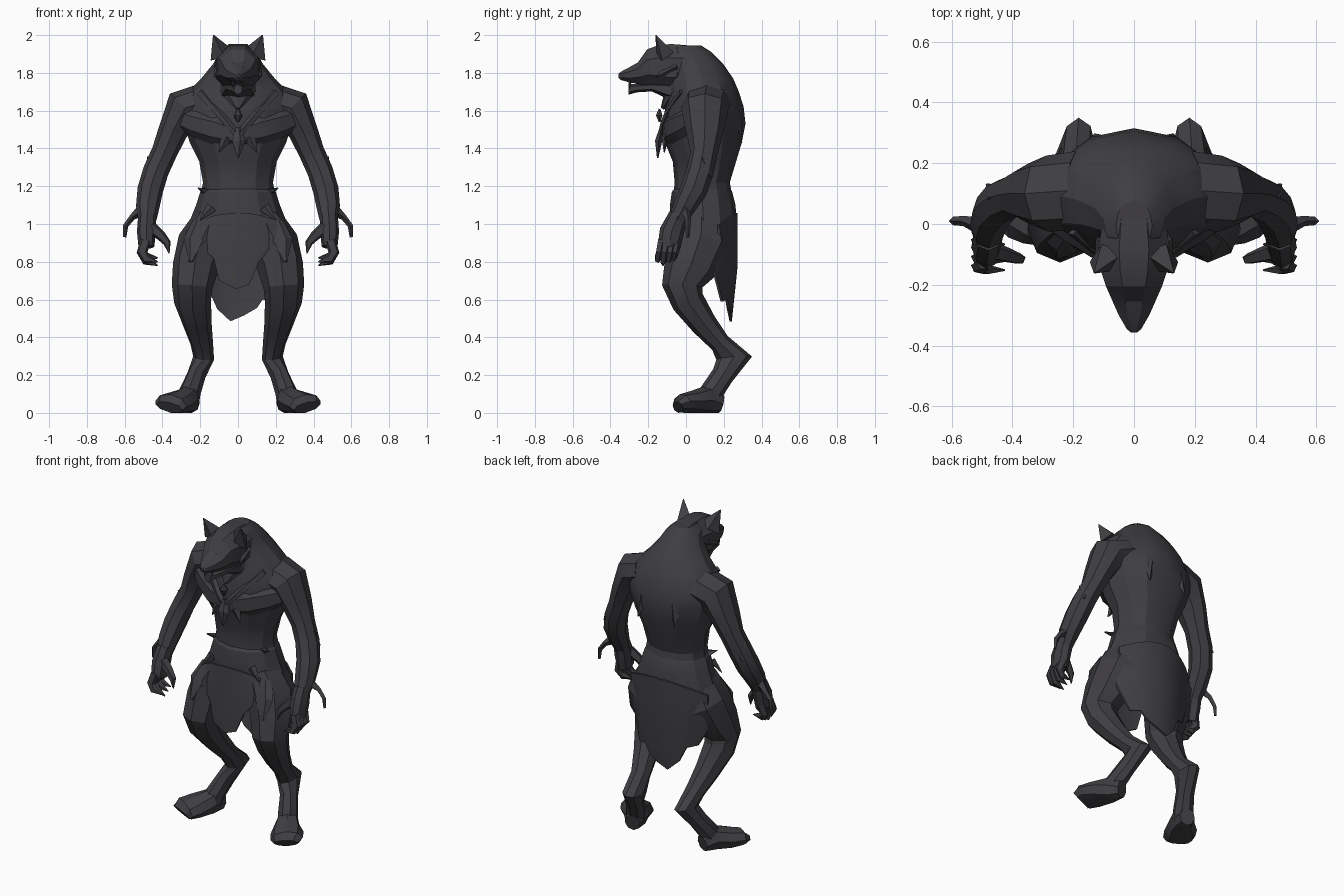
import bpy, bmesh, math
from mathutils import Vector

cube = bpy.data.objects.get("Cube")
if cube:
    bpy.data.objects.remove(cube, do_unlink=True)

fur = bpy.data.materials.new("charcoal_fur")
fur.use_nodes = True
COLOR = (0.05, 0.048, 0.055, 1)
fur.diffuse_color = COLOR
bsdf = next(n for n in fur.node_tree.nodes if n.type == 'BSDF_PRINCIPLED')
bsdf.inputs["Base Color"].default_value = COLOR
bsdf.inputs["Roughness"].default_value = 0.9


def skin(name, loops, mirror=False):
    """Join equal-sized point loops into a capped closed mesh, optionally with its mirrored twin."""
    for s, tag in ((1, "left_"), (-1, "right_")) if mirror else ((1, ""),):
        bm = bmesh.new()
        rows = [[bm.verts.new((p.x * s, p.y, max(p.z, 0))) for p in loop] for loop in loops]
        n = len(rows[0])
        for a, b in zip(rows, rows[1:]):
            for i in range(n):
                j = (i + 1) % n
                bm.faces.new((a[i], a[j], b[j], b[i]))
        bm.faces.new(rows[0])
        bm.faces.new(rows[-1])
        bmesh.ops.recalc_face_normals(bm, faces=bm.faces)
        me = bpy.data.meshes.new(tag + name)
        bm.to_mesh(me)
        bm.free()
        me.materials.append(fur)
        me.shade_smooth()
        me.set_sharp_from_angle(angle=math.radians(24))
        ob = bpy.data.objects.new(tag + name, me)
        bpy.context.collection.objects.link(ob)


def ring(c, u, v, n, phase=0.0):
    angles = [math.tau * (i + phase) / n for i in range(n)]
    return [c + u * math.cos(a) + v * math.sin(a) for a in angles]


def limb(name, pts, n=8, side=(1, 0, 0), mirror=True):
    """Tube along a path; each point is x, y, z, radius along side, radius across."""
    cs = [Vector(p[:3]) for p in pts]
    loops = []
    for i, p in enumerate(pts):
        t = (cs[min(i + 1, len(cs) - 1)] - cs[max(i - 1, 0)]).normalized()
        u = Vector(side)
        u = (u - t * u.dot(t)).normalized()
        loops.append(ring(cs[i], u * p[3], t.cross(u) * p[4], n))
    skin(name, loops, mirror)


def spike(name, base, tip, r, r2, side=(1, 0, 0)):
    limb(name, [(*base, r, r2), (*tip, 0.003, 0.003)], 4, side)


def stack(name, rows, n=12):
    """Horizontal rings: z, front y, back y, half width."""
    skin(name, [ring(Vector((0, (f + b) / 2, z)), Vector((w, 0, 0)),
                     Vector((0, (b - f) / 2, 0)), n) for z, f, b, w in rows])


def muzzle(name, rows, n=8):
    """Upright flat-topped rings facing the front: y, top z, bottom z, half width."""
    k = 1 / math.cos(math.pi / n)
    skin(name, [ring(Vector((0, y, (t + b) / 2)), Vector((w * k, 0, 0)),
                     Vector((0, 0, (t - b) / 2 * k)), n, 0.5) for y, t, b, w in rows])


def cloth(name, cols, top, y0, bend, lean, thick=0.012):
    """Curved hanging sheet with a ragged hem and sagging waist; each column is x, hem z."""
    loops = []
    for x, hem in cols:
        y = y0 + bend * x * x
        waist = top - 1.0 * x * x
        zs = (waist, (waist + hem) / 2, hem)
        ys = (y, y + lean[0], y + lean[1])
        outer = [Vector((x, yy, z)) for yy, z in zip(ys, zs)]
        inner = [p - Vector((0, thick, 0)) for p in reversed(outer)]
        loops.append(outer + inner)
    skin(name, loops)


# Torso with hunched back and thick neck
stack("torso", [(0.80, 0.0, 0.16, 0.10), (0.90, -0.05, 0.235, 0.22), (1.03, -0.075, 0.266, 0.24),
                (1.12, -0.07, 0.25, 0.205), (1.22, -0.06, 0.232, 0.185), (1.33, -0.07, 0.265, 0.205),
                (1.43, -0.11, 0.295, 0.255), (1.53, -0.12, 0.315, 0.285), (1.62, -0.11, 0.305, 0.295),
                (1.70, -0.09, 0.28, 0.265), (1.77, -0.085, 0.25, 0.195), (1.85, -0.09, 0.195, 0.13),
                (1.91, -0.10, 0.135, 0.10), (1.945, -0.09, 0.08, 0.06)])
limb("chest_muscle", [(0.02, -0.09, 1.47, 0.06, 0.04), (0.12, -0.08, 1.50, 0.08, 0.04),
                      (0.22, -0.02, 1.53, 0.075, 0.04), (0.30, 0.04, 1.56, 0.06, 0.04)],
     6, (0, 0, 1))

# Head with heavy muzzle and narrow open mouth
muzzle("head", [(0.02, 1.945, 1.72, 0.10), (-0.08, 1.953, 1.70, 0.118), (-0.15, 1.945, 1.72, 0.11),
                (-0.205, 1.925, 1.732, 0.092), (-0.255, 1.855, 1.742, 0.07), (-0.30, 1.83, 1.75, 0.05),
                (-0.345, 1.806, 1.762, 0.024), (-0.357, 1.795, 1.775, 0.01)])
muzzle("lower_jaw", [(-0.08, 1.75, 1.66, 0.085), (-0.18, 1.745, 1.705, 0.065),
                     (-0.26, 1.74, 1.70, 0.042), (-0.305, 1.735, 1.688, 0.02)], 6)
spike("ear", (0.088, -0.11, 1.895), (0.13, -0.16, 2.0), 0.066, 0.05, (0.6, 0, -0.8))
spike("cheek_tuft", (0.085, -0.06, 1.83), (0.125, -0.155, 1.78), 0.045, 0.045)
spike("fang", (0.025, -0.295, 1.765), (0.024, -0.30, 1.715), 0.009, 0.009)
limb("throat_mane", [(0, -0.04, 1.80, 0.118, 0.06), (0, -0.065, 1.70, 0.10, 0.05),
                     (0, -0.125, 1.61, 0.01, 0.01)], 8, mirror=False)

# Arms
limb("arm", [(0.18, 0.11, 1.645, 0.13, 0.10), (0.285, 0.10, 1.61, 0.125, 0.11),
             (0.345, 0.10, 1.49, 0.10, 0.078), (0.39, 0.095, 1.38, 0.072, 0.068),
             (0.435, 0.075, 1.28, 0.073, 0.068), (0.465, 0.04, 1.18, 0.072, 0.068),
             (0.478, -0.01, 1.09, 0.06, 0.062), (0.48, -0.045, 1.02, 0.048, 0.048)],
     8, (0, 1, 0))
spike("elbow_tuft", (0.44, 0.09, 1.34), (0.485, 0.13, 1.25), 0.045, 0.045)
limb("wrist_tuft", [(0.50, -0.01, 1.08, 0.03, 0.035), (0.56, 0.01, 1.035, 0.017, 0.016),
                    (0.595, 0.01, 0.99, 0.014, 0.014), (0.60, 0.01, 0.93, 0.009, 0.009)], 4, (0, 1, 0))

# Hands with curled clawed fingers
limb("palm", [(0.48, -0.04, 1.05, 0.05, 0.048), (0.485, -0.075, 0.96, 0.065, 0.05),
              (0.485, -0.09, 0.88, 0.06, 0.042)], 8, (0, 1, 0))
for k, y in enumerate((-0.13, -0.10, -0.07, -0.045)):
    drop = 0.02 * abs(k - 1)
    limb(f"finger_{k + 1}", [(0.49, y, 0.91, 0.022, 0.03), (0.508, y - 0.012, 0.85, 0.02, 0.03),
                             (0.485, y - 0.02, 0.805 + drop / 2, 0.018, 0.026),
                             (0.425, y - 0.022, 0.78 + drop, 0.003, 0.003)], 5, (0, 1, 0))
limb("thumb", [(0.46, -0.09, 0.98, 0.032, 0.034), (0.41, -0.105, 0.94, 0.025, 0.028),
               (0.375, -0.115, 0.90, 0.019, 0.021), (0.365, -0.125, 0.845, 0.003, 0.003)], 5, (0, 1, 0))

# Legs with backward hocks
limb("leg", [(0.13, 0.08, 1.03, 0.10, 0.14), (0.185, 0.07, 0.90, 0.135, 0.16),
             (0.225, 0.02, 0.77, 0.122, 0.14), (0.243, -0.02, 0.67, 0.108, 0.107),
             (0.24, 0.01, 0.59, 0.098, 0.088), (0.215, 0.095, 0.47, 0.076, 0.07),
             (0.192, 0.18, 0.37, 0.06, 0.055), (0.182, 0.255, 0.29, 0.056, 0.095),
             (0.22, 0.195, 0.20, 0.05, 0.06), (0.255, 0.135, 0.11, 0.058, 0.062),
             (0.262, 0.12, 0.05, 0.055, 0.06)])
limb("foot", [(0.245, 0.185, 0.05, 0.045, 0.052), (0.27, 0.11, 0.068, 0.07, 0.078),
              (0.32, 0.035, 0.055, 0.095, 0.062), (0.355, -0.02, 0.048, 0.095, 0.052),
              (0.365, -0.042, 0.03, 0.075, 0.034)])

# Waist wrap and ragged loincloth
stack("waist_wrap", [(1.00, -0.085, 0.27, 0.262), (1.10, -0.085, 0.262, 0.222),
                     (1.17, -0.075, 0.245, 0.20), (1.19, -0.06, 0.235, 0.183)])
spike("wrap_knot", (0.16, 0.03, 1.17), (0.212, -0.01, 1.19), 0.035, 0.02)
spike("wrap_tail", (0.14, -0.06, 1.09), (0.20, -0.075, 1.02), 0.03, 0.015)
cloth("back_cloth", [(-0.27, 0.78), (-0.21, 0.66), (-0.15, 0.64), (-0.11, 0.55), (-0.04, 0.485),
                     (0.03, 0.515), (0.10, 0.555), (0.13, 0.60), (0.19, 0.59), (0.26, 0.76)],
      1.06, 0.273, -1.4, (0.002, -0.028))
cloth("front_cloth", [(-0.19, 0.88), (-0.13, 0.82), (-0.10, 0.70), (-0.01, 0.655), (0.06, 0.68),
                      (0.11, 0.80), (0.16, 0.86), (0.19, 0.92)],
      1.06, -0.08, 1.3, (-0.02, -0.025))
limb("hip_drape", [(0.19, -0.02, 1.01, 0.05, 0.02), (0.22, -0.065, 0.91, 0.07, 0.03),
                   (0.25, -0.105, 0.80, 0.012, 0.01)], 6)

# Chest strap, pendant and torn back fur
limb("chest_strap", [(0.20, -0.025, 1.70, 0.022, 0.012), (0.12, -0.09, 1.61, 0.022, 0.014),
                     (0.06, -0.12, 1.54, 0.02, 0.014), (0.0, -0.135, 1.47, 0.018, 0.014)], 4)
limb("pendant_bead", [(0, -0.14, 1.61, 0.005, 0.005), (0, -0.142, 1.575, 0.025, 0.02),
                      (0, -0.14, 1.54, 0.005, 0.005)], 6, mirror=False)
limb("pendant", [(0, -0.13, 1.51, 0.015, 0.01), (0, -0.145, 1.44, 0.04, 0.02),
                 (0, -0.15, 1.35, 0.004, 0.004)], 5, mirror=False)
spike("rib_tuft", (0.06, -0.11, 1.46), (0.10, -0.115, 1.38), 0.035, 0.02)
spike("back_tuft", (0.11, 0.265, 1.56), (0.13, 0.295, 1.43), 0.045, 0.03)
